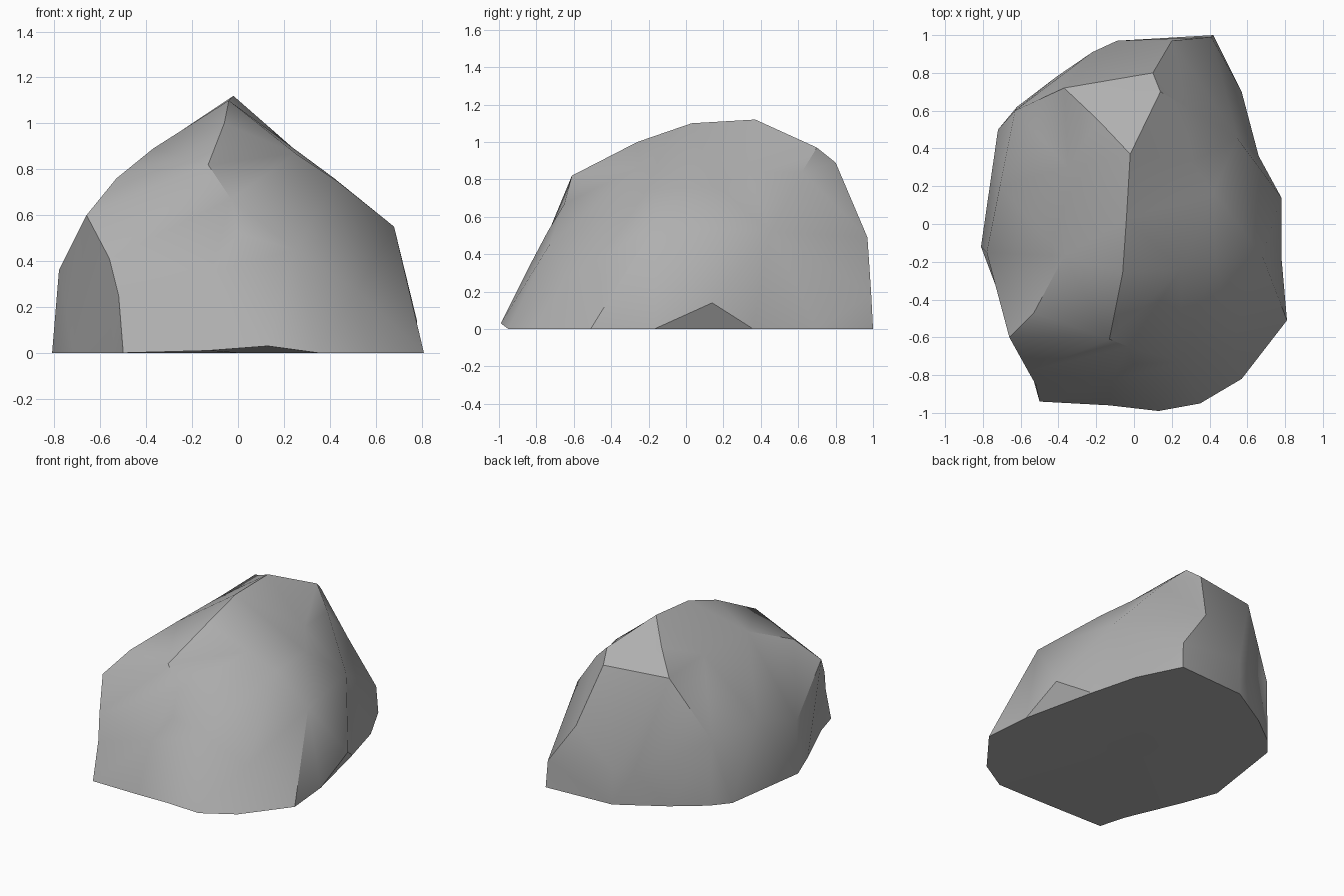
import bpy
import bmesh
import math
from mathutils import Vector

old_cube = bpy.data.objects.get("Cube")
if old_cube:
    bpy.data.objects.remove(old_cube, do_unlink=True)

# Outline where the boulder meets the ground, anticlockwise
ground_outline = [
    (.42, 1), (-.09, .97), (-.41, .78), (-.62, .62), (-.72, .5), (-.81, -.12),
    (-.72, -.36), (-.55, -.76), (-.5, -.94), (.35, -.95), (.57, -.82),
    (.81, -.51), (.78, -.17), (.66, .36), (.57, .7),
]

# Crest running from the front shoulder to the back
crest = [
    (-.13, -.61, .82), (-.06, -.26, 1), (-.04, .03, 1.1), (-.02, .37, 1.12),
    (.14, .7, .97), (-.19, .55, 1), (-.37, .72, .89), (0, .7, .95), (.1, .8, .89),
]

# Broken front face with its chipped corner
front_face = [
    (-.53, -.47, .76), (-.66, -.6, .6), (-.56, -.78, .41), (-.03, -.65, .67),
    (0, -.74, .52), (-.12, -.83, .35), (-.52, -.85, .25), (.25, -.73, .45),
    (.52, -.64, .27), (.13, -.99, .03), (-.13, -.96, .01),
]

# Steep flank on the left side and the back
left_flank = [
    (.43, -.18, .75), (.68, -.17, .55), (.3, .33, .84), (.42, .17, .76),
    (.28, .62, .84), (.2, .97, .49), (.41, .99, .19), (.55, .45, .52),
    (.25, -.24, .87), (.78, .14, .14),
]

# Gentler flank on the right side
right_flank = [
    (-.09, .97, .26), (-.22, .91, .25), (-.63, .6, .46), (-.71, .2, .48),
    (-.78, -.15, .36), (-.35, .3, .9), (-.37, -.17, .89),
]


def stone_material(name, value):
    material = bpy.data.materials.new(name)
    material.use_nodes = True
    colour = (value, value, value, 1)
    material.diffuse_color = colour
    shader = next(n for n in material.node_tree.nodes if n.type == "BSDF_PRINCIPLED")
    shader.inputs["Base Color"].default_value = colour
    shader.inputs["Roughness"].default_value = 0.9
    return material


def wrap_skin(name, corners, core):
    """Join corners into a closed skin, connected as they appear from the core."""
    bm = bmesh.new()
    place = {}
    for corner in corners:
        direction = (corner - core).normalized()
        place[bm.verts.new(direction)] = corner
    bmesh.ops.convex_hull(bm, input=list(bm.verts))
    for vert in bm.verts:
        vert.co = place[vert]
    # Turn edges outward where that fills a false fold
    bmesh.ops.recalc_face_normals(bm, faces=list(bm.faces))
    folds = [e for e in bm.edges if e.calc_face_angle_signed() < -math.radians(12)]
    bmesh.ops.beautify_fill(bm, faces=list(bm.faces), edges=folds, method="ANGLE")
    bmesh.ops.recalc_face_normals(bm, faces=list(bm.faces))
    mesh = bpy.data.meshes.new(name)
    bm.to_mesh(mesh)
    bm.free()
    obj = bpy.data.objects.new(name, mesh)
    bpy.context.collection.objects.link(obj)
    return obj


corners = [Vector((x, y, 0)) for x, y in ground_outline + [(0, 0)]]
corners += [Vector(p) for p in crest + front_face + left_flank + right_flank]
boulder = wrap_skin("boulder", corners, Vector((0, 0, .3)))
boulder.data.materials.append(stone_material("grey stone", .43))

# Soft shading across shallow bends, crisp breaks elsewhere
bpy.ops.object.select_all(action="DESELECT")
boulder.select_set(True)
bpy.context.view_layer.objects.active = boulder
bpy.ops.object.shade_smooth_by_angle(angle=math.radians(35))
